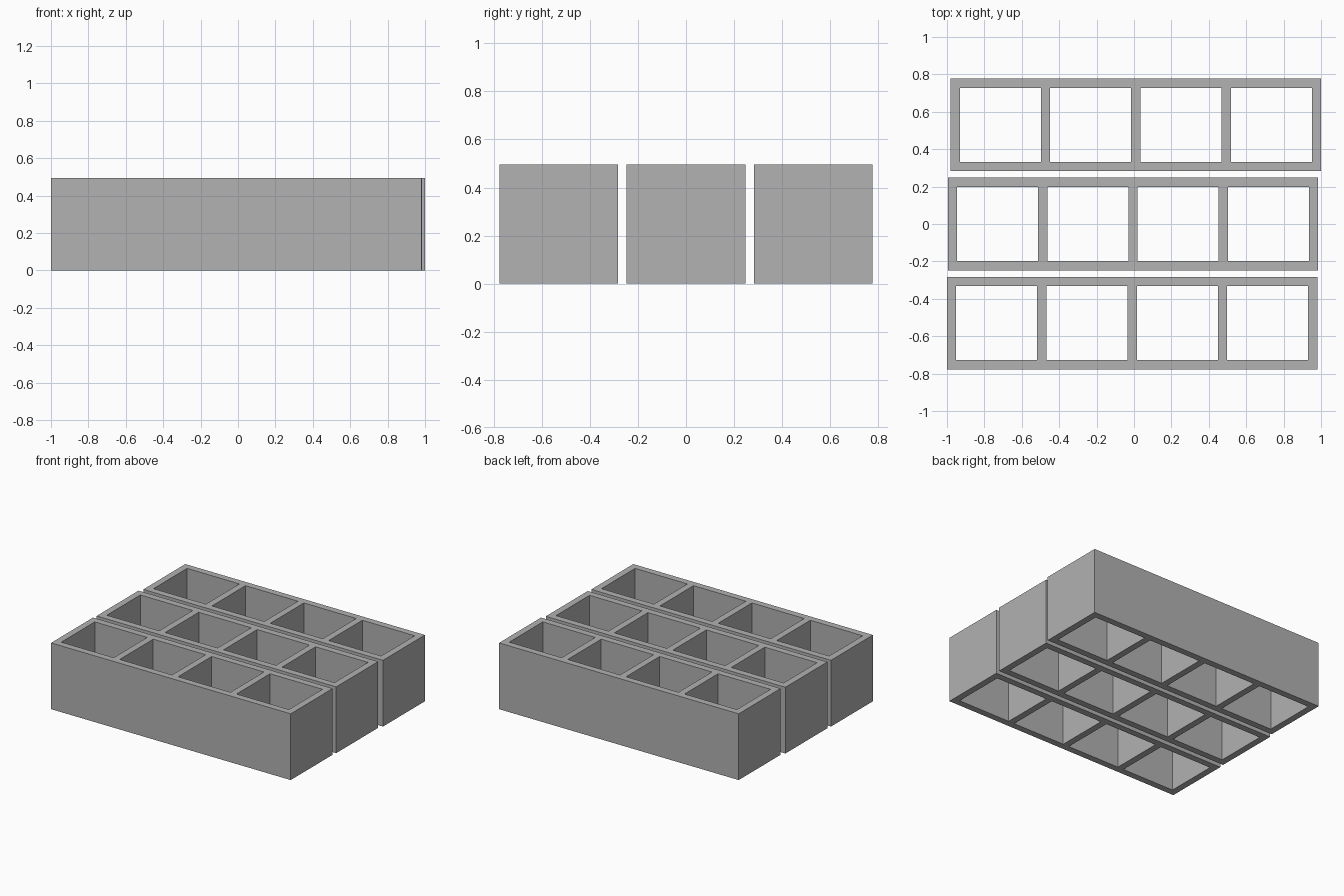
import bpy
import bmesh

if "Cube" in bpy.data.objects:
    bpy.data.objects.remove(bpy.data.objects["Cube"])

U = 0.0495            # wall thickness; each tray is 40 x 10 x 10 walls
LENGTH, DEPTH, HEIGHT = 40 * U, 10 * U, 10 * U
CELLS = 4
CELL = (LENGTH - (CELLS + 1) * U) / CELLS

grey = bpy.data.materials.new("plain_grey")
grey.diffuse_color = (0.445, 0.445, 0.445, 1)
grey.use_nodes = True
grey.node_tree.nodes["Principled BSDF"].inputs["Base Color"].default_value = grey.diffuse_color


def tray(name, cx, cy):
    """Open frame of four through cells, extruded from a flat grid."""
    xs = [-LENGTH / 2]
    for _ in range(CELLS):
        xs += [xs[-1] + U, xs[-1] + U + CELL]
    xs.append(LENGTH / 2)
    ys = [-DEPTH / 2, -DEPTH / 2 + U, DEPTH / 2 - U, DEPTH / 2]

    bm = bmesh.new()
    grid = [[bm.verts.new((x, y, 0)) for y in ys] for x in xs]
    for i in range(len(xs) - 1):
        for j in range(3):
            if j == 1 and i % 2 == 1:      # leave the cell open
                continue
            bm.faces.new((grid[i][j], grid[i + 1][j],
                          grid[i + 1][j + 1], grid[i][j + 1]))
    ext = bmesh.ops.extrude_face_region(bm, geom=bm.faces[:], use_keep_orig=True)
    top = [v for v in ext["geom"] if isinstance(v, bmesh.types.BMVert)]
    bmesh.ops.translate(bm, verts=top, vec=(0, 0, HEIGHT))
    bmesh.ops.recalc_face_normals(bm, faces=bm.faces[:])

    mesh = bpy.data.meshes.new(name)
    bm.to_mesh(mesh)
    bm.free()
    mesh.materials.append(grey)
    obj = bpy.data.objects.new(name, mesh)
    obj.location = (cx, cy, 0)
    bpy.context.collection.objects.link(obj)


# Three trays side by side, slightly staggered lengthwise
tray("front_tray", -0.01, -0.53)
tray("middle_tray", -0.005, 0)
tray("back_tray", 0.01, 0.53)
